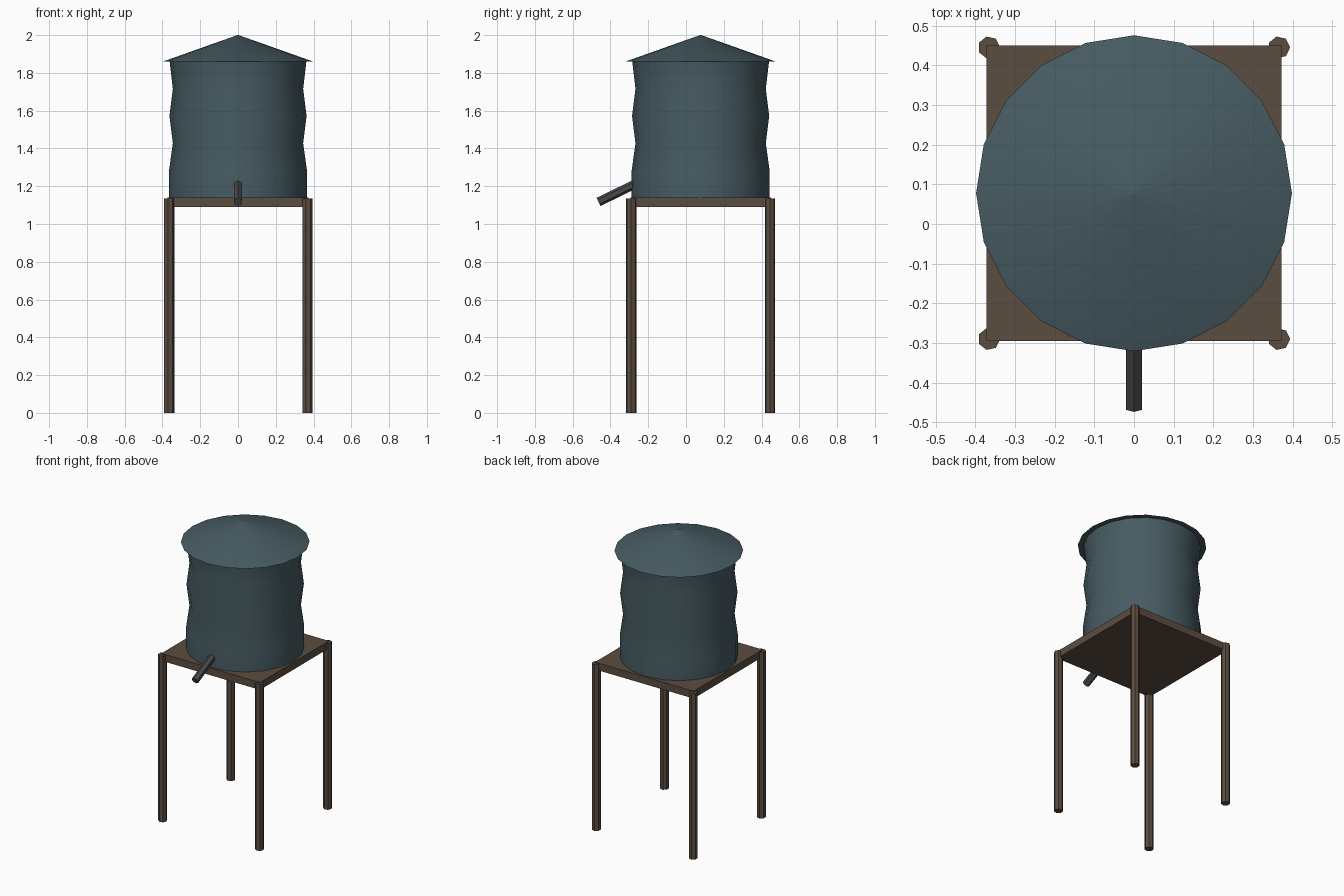
import bpy, bmesh, math
from mathutils import Vector

if "Cube" in bpy.data.objects:
    bpy.data.objects.remove(bpy.data.objects["Cube"])

CY = 0.0775  # tower axis in y


def material(name, rgb):
    m = bpy.data.materials.new(name)
    m.diffuse_color = (*rgb, 1)
    m.use_nodes = True
    m.node_tree.nodes["Principled BSDF"].inputs["Base Color"].default_value = m.diffuse_color
    return m


teal = material("painted_metal", (0.062, 0.105, 0.122))
wood = material("wood", (0.105, 0.074, 0.052))
iron = material("dark_iron", (0.065, 0.065, 0.07))


def lathe(name, profile, sides, mat, smooth=False):
    """Closed surface of revolution about z from (radius, z) points, capped."""
    bm = bmesh.new()
    rings = [[bm.verts.new((r * math.cos(math.tau * i / sides),
                            r * math.sin(math.tau * i / sides), z))
              for i in range(sides)] for r, z in profile]
    for a, b in zip(rings, rings[1:]):
        for i in range(sides):
            j = (i + 1) % sides
            bm.faces.new((a[i], a[j], b[j], b[i]))
    bm.faces.new(rings[0][::-1])
    bm.faces.new(rings[-1])
    me = bpy.data.meshes.new(name)
    bm.to_mesh(me)
    bm.free()
    me.materials.append(mat)
    ob = bpy.data.objects.new(name, me)
    bpy.context.collection.objects.link(ob)
    if smooth:
        bpy.ops.object.select_all(action='DESELECT')
        ob.select_set(True)
        bpy.context.view_layer.objects.active = ob
        bpy.ops.object.shade_smooth_by_angle(angle=math.radians(30))
    return ob


# Ribbed tank body and conical roof
radii = (0.365, 0.365, 0.345, 0.363, 0.345, 0.362)
tank = lathe("tank", [(r, 1.14 + 0.144 * i) for i, r in enumerate(radii)], 20, teal, True)
tank.location.y = CY
roof = lathe("roof", [(0.398, 1.86), (0.003, 2.0)], 20, teal, True)
roof.location.y = CY

# Square platform
bpy.ops.mesh.primitive_cube_add(size=1, location=(0, CY, 1.115))
deck = bpy.context.object
deck.name = "platform"
deck.scale = (0.744, 0.744, 0.05)
deck.data.materials.append(wood)

# Four seven-sided legs
for sx, side in ((-1, "left"), (1, "right")):
    for sy, end in ((-1, "front"), (1, "back")):
        leg = lathe(f"{end}_{side}_leg", [(0.028, 0), (0.028, 1.134)], 7, wood)
        leg.location = (sx * 0.3655, CY + sy * 0.3675, 0)

# Sloping spout at the front
start, tip = Vector((0, -0.26, 1.216)), Vector((0, -0.463, 1.117))
spout = lathe("spout", [(0.024, 0), (0.024, (tip - start).length)], 6, iron)
spout.location = start
d = tip - start
# local x turned to the vertical plane so a ridge runs along the top
spout.rotation_euler = (math.atan2(-d.y, d.z), 0, 0)
for v in spout.data.vertices:
    v.co.x, v.co.y = -v.co.y, v.co.x
